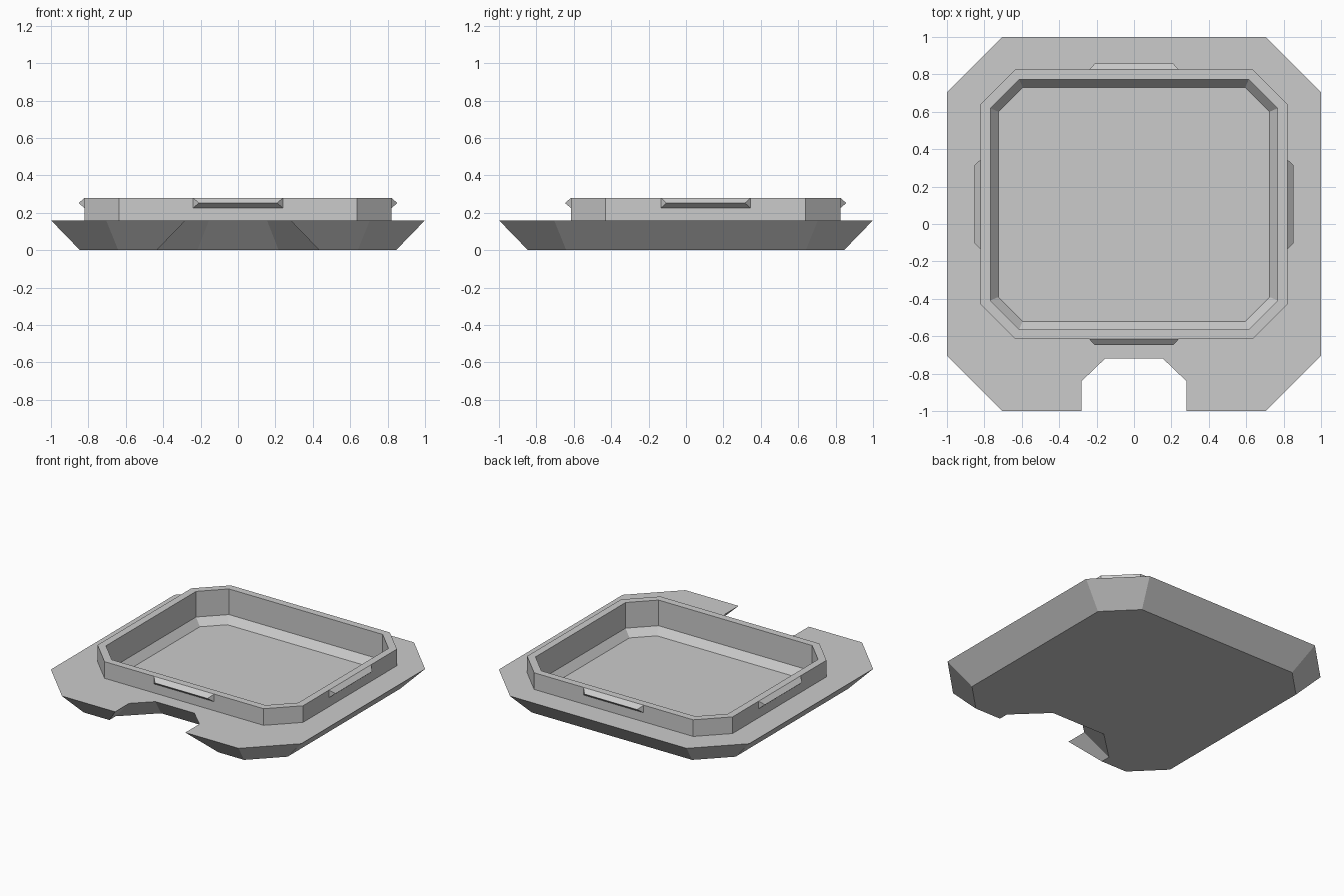
import bpy
import bmesh
from mathutils import Vector

cube = bpy.data.objects.get("Cube")
if cube:
    bpy.data.objects.remove(cube, do_unlink=True)

grey = bpy.data.materials.new("plain_grey")
grey.use_nodes = True
GREY = (0.6, 0.6, 0.6, 1)
grey.diffuse_color = GREY
grey.node_tree.nodes["Principled BSDF"].inputs["Base Color"].default_value = GREY

DECK_Z, RIM_Z = 0.16, 0.28
TRAY_Y = 0.105          # the tray sits slightly towards the back
HALF_X, HALF_Y = 0.82, 0.72


def mirrored(half):
    """Close a right-hand half outline by mirroring it across x = 0."""
    return half + [(-x, y) for x, y in reversed(half)]


def inset(points, distance):
    """Move every edge of a counter-clockwise outline inwards."""
    result = []
    for i, point in enumerate(points):
        here = Vector(point)
        a = (here - Vector(points[i - 1])).normalized()
        b = (Vector(points[(i + 1) % len(points)]) - here).normalized()
        na, nb = Vector((-a.y, a.x)), Vector((-b.y, b.x))
        result.append(tuple(here + (na + nb) * distance / (1 + na.dot(nb))))
    return result


def ring(bm, points, z):
    return [bm.verts.new((x, y, z)) for x, y in points]


def bridge(bm, lower, upper):
    n = len(lower)
    for i in range(n):
        j = (i + 1) % n
        bm.faces.new((lower[i], lower[j], upper[j], upper[i]))


def finish(bm, name):
    mesh = bpy.data.meshes.new(name)
    bm.to_mesh(mesh)
    bm.free()
    mesh.materials.append(grey)
    obj = bpy.data.objects.new(name, mesh)
    bpy.context.collection.objects.link(obj)
    return obj


# Outlines: notched base, and chamfered tray
base_line = mirrored([(0.155, -0.72), (0.28, -0.84), (0.28, -1), (0.705, -1),
                      (1, -0.705), (1, 0.705), (0.705, 1)])
cx, cy = HALF_X - 0.185, HALF_Y - 0.185
tray_line = [(x, y + TRAY_Y) for x, y in mirrored(
    [(cx, -HALF_Y), (HALF_X, -cy), (HALF_X, cy), (cx, HALF_Y)])]
wall_line = inset(tray_line, 0.052)
floor_line = inset(tray_line, 0.095)

# Base: bevelled underside and a flat deck with an opening for the tray
bm = bmesh.new()
bottom = ring(bm, inset(base_line, 0.155), 0)
top = ring(bm, base_line, DECK_Z)
bm.faces.new(bottom[::-1])
bridge(bm, bottom, top)
opening = ring(bm, tray_line, DECK_Z)
deck_edges = []
for loop in (top, opening):
    for i, vert in enumerate(loop):
        other = loop[i - 1]
        deck_edges.append(bm.edges.get((vert, other)) or bm.edges.new((vert, other)))
deck = bmesh.ops.triangle_fill(bm, use_beauty=True, edges=deck_edges, normal=(0, 0, 1))
for face in deck["geom"]:
    if isinstance(face, bmesh.types.BMFace):
        face.normal_update()
        if face.normal.z < 0:
            face.normal_flip()
finish(bm, "base")

# Tray: outer wall, rim, inner wall, sloped foot and floor
bm = bmesh.new()
rings = [ring(bm, line, z) for line, z in (
    (tray_line, DECK_Z), (tray_line, RIM_Z), (wall_line, RIM_Z),
    (wall_line, 0.095), (floor_line, 0.043))]
for lower, upper in zip(rings, rings[1:]):
    bridge(bm, lower, upper)
bm.faces.new(rings[-1])
finish(bm, "tray")


# Clips: a tapered wedge on the middle of each tray wall
def clip(name, outward, wall):
    out = Vector((*outward, 0))
    along = Vector((-out.y, out.x, 0))
    centre = Vector((0, TRAY_Y, 0)) + out * wall
    bm = bmesh.new()
    for side in (-1, 1):
        for length, depth, z in ((0.24, 0, 0.225), (0.21, 0.032, 0.252), (0.24, 0, RIM_Z)):
            bm.verts.new(centre + along * side * length + out * depth + Vector((0, 0, z)))
    bmesh.ops.convex_hull(bm, input=bm.verts)
    bmesh.ops.dissolve_limit(bm, angle_limit=0.01, verts=bm.verts, edges=bm.edges)
    bmesh.ops.recalc_face_normals(bm, faces=bm.faces)
    finish(bm, name)


clip("front_clip", (0, -1), HALF_Y)
clip("back_clip", (0, 1), HALF_Y)
clip("left_clip", (1, 0), HALF_X)
clip("right_clip", (-1, 0), HALF_X)
